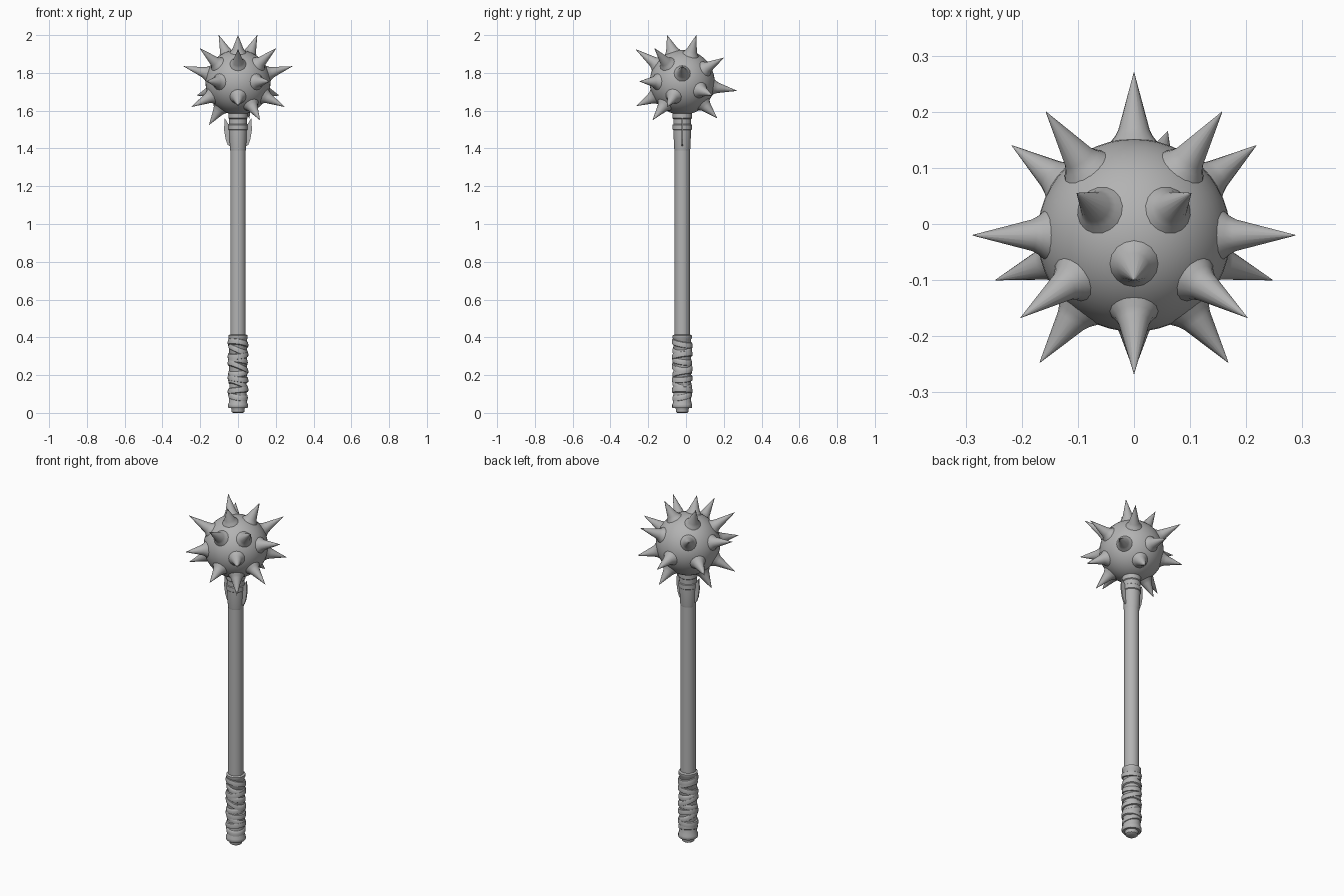
import bpy, bmesh, math
from mathutils import Vector, Matrix

cube = bpy.data.objects.get("Cube")
if cube:
    bpy.data.objects.remove(cube, do_unlink=True)

steel = bpy.data.materials.new("plain grey")
steel.use_nodes = True
grey = (0.45, 0.45, 0.45, 1)
steel.diffuse_color = grey
steel.node_tree.nodes["Principled BSDF"].inputs["Base Color"].default_value = grey

AXIS_Y = -0.02
HEAD = Vector((0, AXIS_Y, 1.75))


def finish(name, bm, smooth=True):
    bmesh.ops.recalc_face_normals(bm, faces=bm.faces)
    mesh = bpy.data.meshes.new(name)
    bm.to_mesh(mesh)
    bm.free()
    mesh.materials.append(steel)
    ob = bpy.data.objects.new(name, mesh)
    bpy.context.collection.objects.link(ob)
    if smooth:
        bpy.ops.object.select_all(action='DESELECT')
        ob.select_set(True)
        bpy.context.view_layer.objects.active = ob
        bpy.ops.object.shade_smooth_by_angle(angle=math.radians(40))
    return ob


def lathe(name, profile, matrix, sides=24, tilt=(0, 0)):
    """Turn (radius, height) points about z; tilt shears the height."""
    bm = bmesh.new()
    rings = []
    for r, h in profile:
        ring = []
        for i in range(sides):
            a = math.tau * i / sides
            x, y = r * math.cos(a), r * math.sin(a)
            ring.append(bm.verts.new(matrix @ Vector((x, y, h + tilt[0] * x + tilt[1] * y))))
        rings.append(ring)
    for lo, hi in zip(rings, rings[1:]):
        for i in range(sides):
            j = (i + 1) % sides
            bm.faces.new((lo[i], lo[j], hi[j], hi[i]))
    bm.faces.new(rings[0])
    bm.faces.new(rings[-1])
    return finish(name, bm)


on_axis = Matrix.Translation((0, AXIS_Y, 0))

# Head ball
bm = bmesh.new()
bmesh.ops.create_uvsphere(bm, u_segments=48, v_segments=24, radius=0.172,
                          matrix=Matrix.Translation(HEAD))
finish("head_ball", bm)

# Spikes: tips in mirrored pairs, tips on the centre plane, and three low ones
pairs = [(0.157, 0.2, 1.88), (0.218, 0.14, 1.68), (0.288, -0.02, 1.835),
         (0.247, -0.1, 1.62), (0.202, -0.167, 1.93), (0.168, -0.247, 1.755),
         (0.102, 0.055, 2.0)]
single = [(0, 0.27, 1.705), (0, -0.267, 1.925), (0, -0.262, 1.625), (0, -0.1, 2.0),
          (0.116, -0.177, 1.55), (0.06, 0.165, 1.56), (-0.153, -0.02, 1.525)]
tips = single + [(s * x, y, z) for x, y, z in pairs for s in (1, -1)]
for n, tip in enumerate(tips):
    axis = Vector(tip) - HEAD
    turn = Matrix.Translation(HEAD) @ axis.to_track_quat('Z', 'Y').to_matrix().to_4x4()
    lathe(f"spike_{n + 1}", [(0.05, 0.155), (0.042, 0.168), (0.034, 0.178),
                             (0.028, 0.19), (0.0005, axis.length)], turn, 16)

# Shaft
lathe("shaft", [(0.041, 0.03), (0.041, 1.6)], on_axis)

# Socket sleeve under the head, with its raised rings
lathe("socket", [(0.041, 1.39), (0.043, 1.4), (0.047, 1.5), (0.047, 1.6)], on_axis)
lathe("socket_top_ring", [(0.046, 1.555), (0.051, 1.56), (0.051, 1.595), (0.046, 1.6)], on_axis)
lathe("socket_band", [(0.045, 1.495), (0.051, 1.5), (0.051, 1.525), (0.045, 1.53)], on_axis)

# Crescent side fins
fin = [(0.04, 1.525), (0.052, 1.53), (0.07, 1.56), (0.074, 1.5),
       (0.066, 1.45), (0.055, 1.42), (0.04, 1.41)]
for side, label in ((1, "left"), (-1, "right")):
    bm = bmesh.new()
    face = bm.faces.new([bm.verts.new((side * x, AXIS_Y - 0.004, z)) for x, z in fin])
    out = bmesh.ops.extrude_face_region(bm, geom=[face])["geom"]
    bmesh.ops.translate(bm, vec=(0, 0.008, 0),
                        verts=[v for v in out if isinstance(v, bmesh.types.BMVert)])
    finish(f"{label}_fin", bm, smooth=False)

# Grip core with flared ends
lathe("grip", [(0.049, 0.025), (0.053, 0.03), (0.053, 0.045), (0.048, 0.055), (0.046, 0.1),
               (0.047, 0.39), (0.051, 0.395), (0.051, 0.41), (0.042, 0.415)], on_axis)

# Wrapped straps: tilted overlapping bands
for n in range(10):
    z = 0.09 + n * 0.031
    lean = (0.3 * math.sin(n * 2.1) - 0.15, 0.2 * math.cos(n * 1.7))
    r = 0.051 + 0.003 * (n % 2)
    lathe(f"grip_strap_{n + 1}", [(0.044, z - 0.018), (r, z - 0.014), (r + 0.001, z),
                                  (r - 0.002, z + 0.012), (0.044, z + 0.016)],
          on_axis, tilt=lean)

# Pommel button
lathe("pommel", [(0.026, 0), (0.034, 0.006), (0.034, 0.02), (0.04, 0.03)], on_axis)
